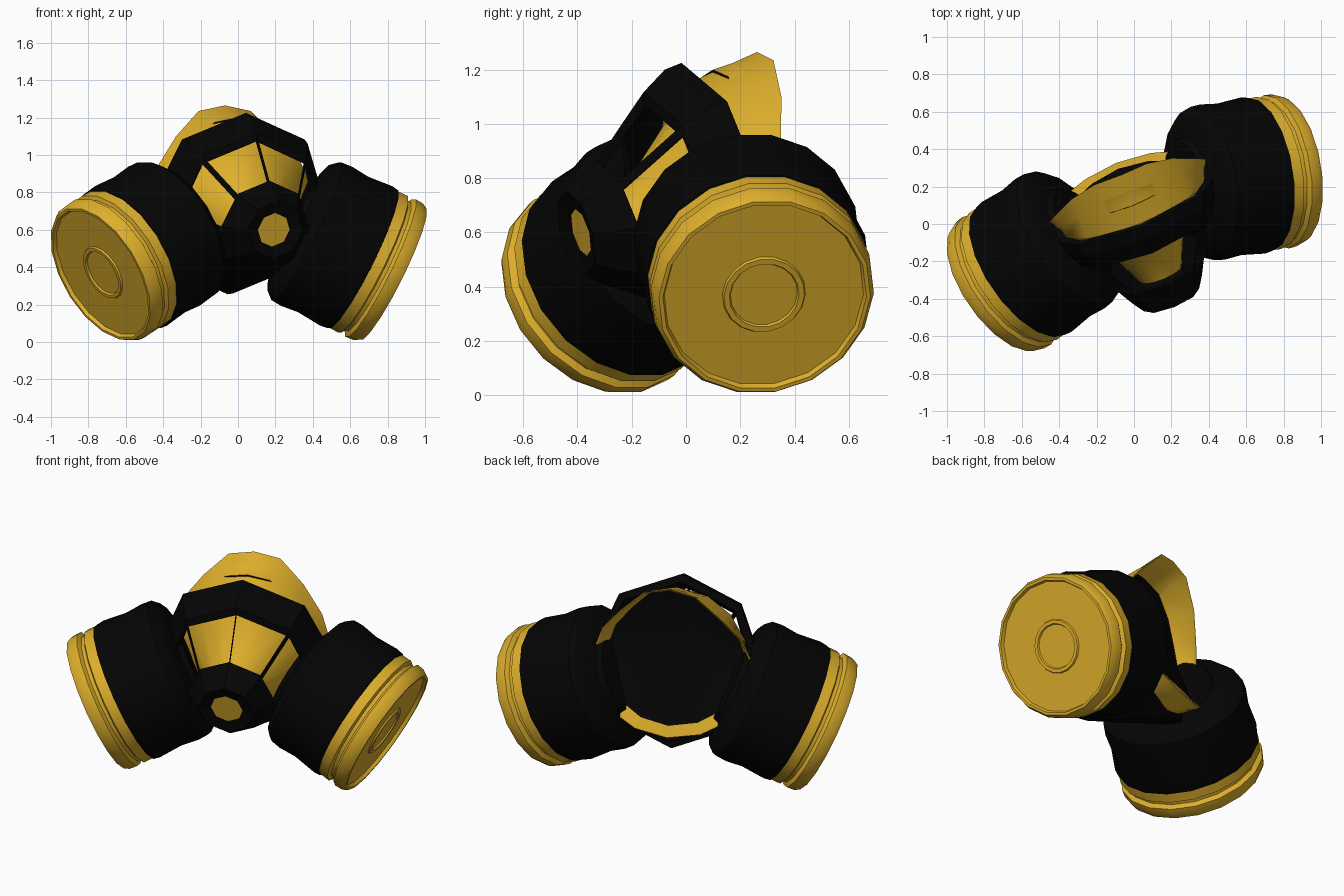
import bpy, bmesh
from math import sin, cos, pi, radians
from mathutils import Vector, Matrix

cube = bpy.data.objects.get("Cube")
if cube:
    bpy.data.objects.remove(cube)

# Whole mask is turned about the vertical axis
POSE = Matrix.Translation((0.035, 0.002, 0)) @ Matrix.Rotation(radians(22), 4, 'Z')
TILT = 0.26  # the mask leans so that its top is further forward


def material(name, colour, rough):
    m = bpy.data.materials.new(name)
    m.use_nodes = True
    m.diffuse_color = (*colour, 1)
    bsdf = m.node_tree.nodes["Principled BSDF"]
    bsdf.inputs["Base Color"].default_value = (*colour, 1)
    bsdf.inputs["Roughness"].default_value = rough
    return m


YELLOW = material("golden yellow", (0.73, 0.43, 0.025), 0.6)
BLACK = material("matte black", (0.0014, 0.0014, 0.0014), 0.7)


def finish(name, bm, mats, smooth=None, mirror=False):
    bmesh.ops.recalc_face_normals(bm, faces=bm.faces)
    mesh = bpy.data.meshes.new(name)
    bm.to_mesh(mesh)
    bm.free()
    ob = bpy.data.objects.new(name, mesh)
    bpy.context.collection.objects.link(ob)
    for m in mats:
        mesh.materials.append(m)
    ob.matrix_world = POSE
    if smooth:
        bpy.ops.object.select_all(action='DESELECT')
        ob.select_set(True)
        bpy.context.view_layer.objects.active = ob
        bpy.ops.object.shade_smooth_by_angle(angle=radians(smooth))
    if mirror:
        ob.modifiers.new("Mirror", 'MIRROR').use_mirror_merge = False
    return ob


def loft(bm, rings, cap_start=False, cap_end=False):
    """Skin closed loops of points; returns one list of faces per band."""
    loops = [[bm.verts.new(p) for p in ring] for ring in rings]
    bands = []
    for a, b in zip(loops, loops[1:]):
        n = len(a)
        bands.append([bm.faces.new((a[i], a[(i + 1) % n], b[(i + 1) % n], b[i]))
                      for i in range(n)])
    if cap_start:
        bm.faces.new(loops[0])
    if cap_end:
        bands.append([bm.faces.new(loops[-1])])
    return bands


def mask_ring(y, z, r, n):
    """Leaning ring, first point at the top."""
    angles = [pi / 2 - 2 * pi * i / n for i in range(n)]
    return [Vector((r * cos(a), y - TILT * r * sin(a), z + 0.97 * r * sin(a)))
            for a in angles]


# Octagonal cage with four windows and a valve opening
bm = bmesh.new()
cage_profile = [(-0.37, 0.60, 0.09), (-0.425, 0.60, 0.095), (-0.44, 0.60, 0.16),
                (-0.38, 0.60, 0.20), (-0.29, 0.62, 0.25), (-0.06, 0.705, 0.425),
                (0.04, 0.73, 0.485), (0.11, 0.74, 0.50)]
bands = loft(bm, [mask_ring(*p, 8) for p in cage_profile])
windows = [bands[4][i] for i in (0, 1, 6, 7)]
bmesh.ops.inset_individual(bm, faces=windows, thickness=0.04)
bmesh.ops.delete(bm, geom=windows, context='FACES')
cage = finish("mask_cage", bm, [BLACK])
wall = cage.modifiers.new("Wall", 'SOLIDIFY')
wall.thickness = 0.045
wall.offset = -1

# Face cup: shows through the windows and flares into a rear rim with a nose peak
half_rim = [(0, 0.28, 1.265), (0.15, 0.285, 1.235), (0.29, 0.26, 1.10),
            (0.41, 0.21, 0.95), (0.47, 0.18, 0.78), (0.44, 0.22, 0.62),
            (0.35, 0.28, 0.48), (0.19, 0.33, 0.40), (0, 0.35, 0.37)]
rim = [Vector(p) for p in half_rim]
rim += [Vector((-p.x, p.y, p.z)) for p in rim[-2:0:-1]]
centre = Vector((0, 0.26, 0.80))


def inner_rim(scale, slope):
    """Shrunken rim, set deeper towards the top."""
    return [centre + (p - centre) * scale - Vector((0, slope * (p.z - 0.25), 0))
            for p in rim]


bm = bmesh.new()
rings = [mask_ring(*p, 16) for p in
         [(-0.29, 0.60, 0.12), (-0.16, 0.63, 0.18), (0.04, 0.70, 0.33), (0.11, 0.74, 0.42)]]
mid = [a.lerp(b, 0.55) for a, b in zip(rings[-1], rim)]
rings += [mid, rim, inner_rim(0.97, 0.01), inner_rim(0.86, 0.17), inner_rim(0.45, 0.19)]
bands = loft(bm, rings, cap_start=True, cap_end=True)
for band in bands[-2:]:
    for f in band:
        f.material_index = 1
finish("face_cup", bm, [YELLOW, BLACK], smooth=40)

# Valve plate behind the front opening
bm = bmesh.new()
loft(bm, [mask_ring(-0.415, 0.60, 0.10, 8), mask_ring(-0.37, 0.60, 0.10, 8)], True, True)
finish("valve_plate", bm, [YELLOW])

# Filter canisters, turned along a slanting axis and mirrored
AXIS = Vector((0.875, -0.20, -0.44)).normalized()
FACE = Vector((0.843, -0.03, 0.363))
side = AXIS.cross(Vector((0, 0, 1))).normalized()
up = side.cross(AXIS)


def turned(name, profile, mat):
    n = 18
    rings = [[FACE + AXIS * s + (side * cos(2 * pi * i / n) + up * sin(2 * pi * i / n)) * r
              for i in range(n)] for r, s in profile]
    bm = bmesh.new()
    loft(bm, rings, True, True)
    return finish(name, bm, [mat], smooth=35, mirror=True)


turned("filter_cap", [(0.125, -0.02), (0.13, -0.01), (0.15, -0.01), (0.155, -0.02),
                      (0.372, -0.02), (0.38, 0), (0.395, 0), (0.412, -0.03),
                      (0.415, -0.075), (0.39, -0.09), (0.39, -0.11),
                      (0.412, -0.12), (0.41, -0.19)], YELLOW)
turned("filter_body", [(0.39, -0.175), (0.416, -0.18), (0.422, -0.22), (0.41, -0.36),
                       (0.42, -0.46), (0.415, -0.52), (0.38, -0.56), (0.32, -0.58),
                       (0.26, -0.60), (0.24, -0.63)], BLACK)
